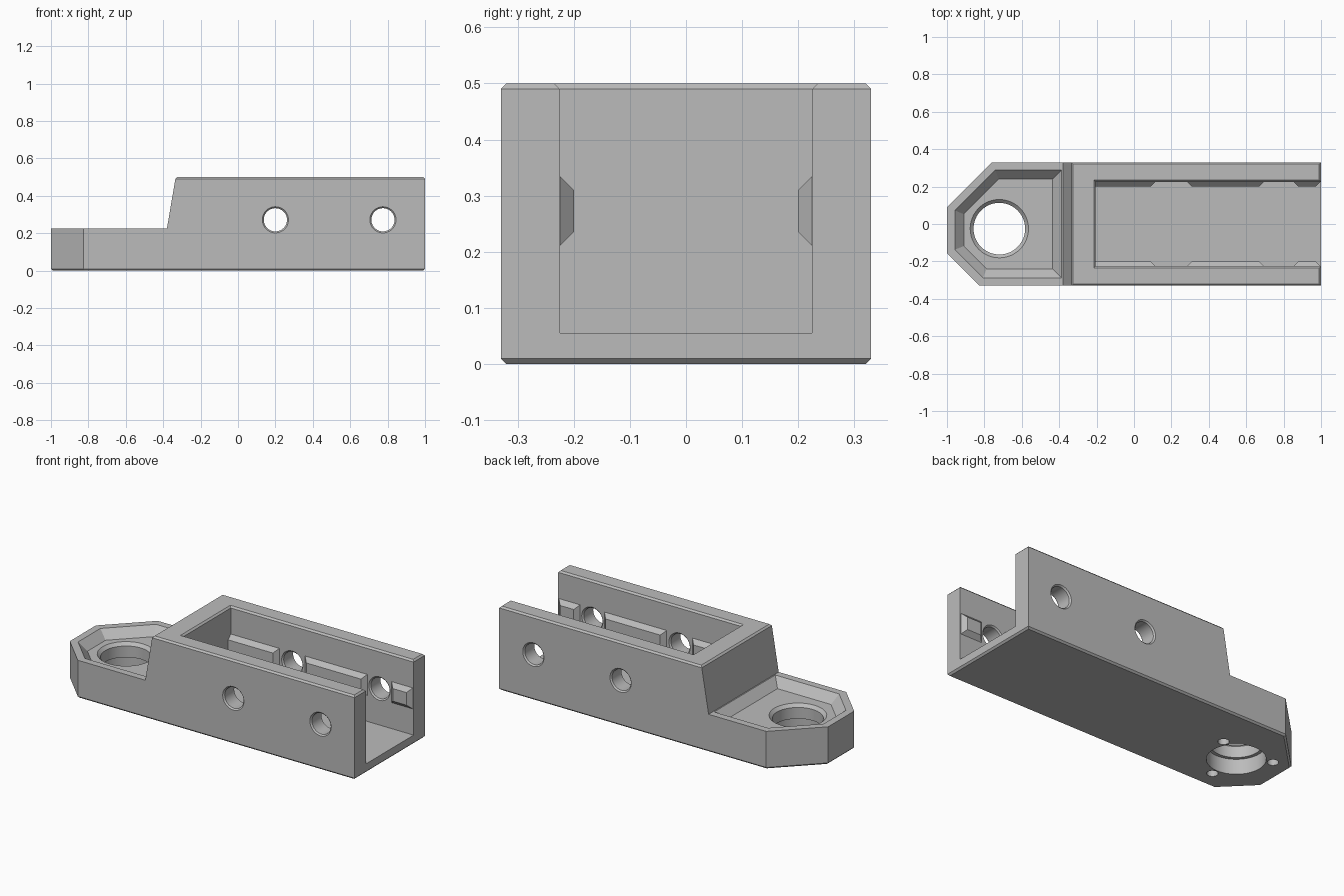
import bpy, bmesh, math
from mathutils import Vector

cube = bpy.data.objects.get("Cube")
if cube:
    bpy.data.objects.remove(cube, do_unlink=True)

# Single flat colour
grey = bpy.data.materials.new("plain_grey")
grey.use_nodes = True
colour = (0.5, 0.5, 0.5, 1)
grey.diffuse_color = colour
grey.node_tree.nodes["Principled BSDF"].inputs["Base Color"].default_value = colour


def inset(points, d):
    """Offset a convex counter-clockwise outline inward by d."""
    pts = [Vector(p) for p in points]
    result = []
    for i, p in enumerate(pts):
        a = (p - pts[i - 1]).normalized()
        b = (pts[(i + 1) % len(pts)] - p).normalized()
        na, nb = Vector((-a.y, a.x)), Vector((-b.y, b.x))
        result.append(p + (na + nb) * d / (1 + na.dot(nb)))
    return result


def circle(cx, cy, r, n=48):
    return [(cx + r * math.cos(2 * math.pi * i / n),
             cy + r * math.sin(2 * math.pi * i / n)) for i in range(n)]


def rect(x0, x1, y0, y1):
    return [(x0, y0), (x1, y0), (x1, y1), (x0, y1)]


def loft(name, sections, axis="z"):
    """Closed solid through (outline, level) sections along z or y."""
    bm = bmesh.new()
    rings = []
    for outline, h in sections:
        place = (lambda p: (p[0], p[1], h)) if axis == "z" else (lambda p: (p[0], h, p[1]))
        rings.append([bm.verts.new(place(p)) for p in outline])
    n = len(rings[0])
    for low, high in zip(rings, rings[1:]):
        for i in range(n):
            j = (i + 1) % n
            bm.faces.new((low[i], low[j], high[j], high[i]))
    bm.faces.new(rings[0][::-1])
    bm.faces.new(rings[-1])
    bmesh.ops.recalc_face_normals(bm, faces=bm.faces)
    mesh = bpy.data.meshes.new(name)
    bm.to_mesh(mesh)
    bm.free()
    mesh.materials.append(grey)
    obj = bpy.data.objects.new(name, mesh)
    bpy.context.collection.objects.link(obj)
    return obj


def activate(obj):
    bpy.ops.object.select_all(action="DESELECT")
    obj.select_set(True)
    bpy.context.view_layer.objects.active = obj


def cut(target, cutter):
    cutter.hide_render = True
    mod = target.modifiers.new("cut", "BOOLEAN")
    mod.operation, mod.solver, mod.object = "DIFFERENCE", "EXACT", cutter
    activate(target)
    bpy.ops.object.modifier_apply(modifier=mod.name)
    bpy.data.objects.remove(cutter, do_unlink=True)


def plan(right):
    """Plan outline with the two clipped nose corners."""
    return [(-1, 0.09), (-1, -0.155), (-0.825, -0.33),
            (right, -0.33), (right, 0.33), (-0.76, 0.33)]


# Main block with small chamfers at bottom and top
c = 0.01
outline = plan(1)
body = loft("bracket_body", [(inset(outline, c), 0), (outline, c),
                             (outline, 0.5 - c), (inset(outline, c), 0.5)])

# Lower the nose, leaving a sloped step
cut(body, loft("step_cutter", [
    ([(-2, 0.225), (-0.38, 0.225), (-0.335, 0.49), (-0.325, 0.5), (-0.275, 0.55), (-2, 0.55)], y)
    for y in (-1, 1)], "y"))

# Open-ended channel with chamfered rim
channel = rect(-0.205, 1.2, -0.225, 0.225)
cut(body, loft("channel_cutter", [(channel, 0.055), (channel, 0.5 - c),
                                  (inset(channel, -2 * c), 0.5 + c)]))

# Bevelled tray in the nose
tray = plan(-0.345)
cut(body, loft("tray_cutter", [(inset(tray, 0.09), 0.175), (inset(tray, 0.042), 0.225),
                               (inset(tray, 0.042), 0.3)]))

# Stepped nose hole: counterbore below, countersink above
hx, hy = -0.72, -0.025
cut(body, loft("nose_hole_cutter", [(circle(hx, hy, r), z) for r, z in (
    (0.157, -0.1), (0.157, 0.09), (0.138, 0.09), (0.138, 0.157), (0.158, 0.177), (0.158, 0.3))]))

# Three blind screw holes underneath
for k in range(3):
    a = math.radians(30 + 120 * k)
    ring = circle(hx + 0.195 * math.cos(a), hy + 0.195 * math.sin(a), 0.03, 24)
    cut(body, loft("screw_hole_cutter", [(ring, -0.1), (ring, 0.09)]))

# Cross holes through both walls, chamfered on each face
for x in (0.2, 0.775):
    for s in (-1, 1):
        cut(body, loft("cross_hole_cutter", [(circle(x, 0.272, r), s * y) for r, y in (
            (0.07, 0.2), (0.07, 0.225), (0.062, 0.233),
            (0.062, 0.322), (0.07, 0.33), (0.07, 0.4))], "y"))

activate(body)
bpy.ops.object.shade_smooth_by_angle(angle=math.radians(25))

# Tapered ribs along the inside of both walls
for side, s in (("left_wall", 1), ("right_wall", -1)):
    for i, (x0, x1) in enumerate(((-0.24, 0.115), (0.285, 0.695), (0.855, 0.995))):
        base = rect(x0, x1, 0.21, 0.335)
        loft(f"{side}_rib_{i + 1}", [(base, s * 0.23), (base, s * 0.225),
                                     (inset(base, 0.025), s * 0.2)], "y")
